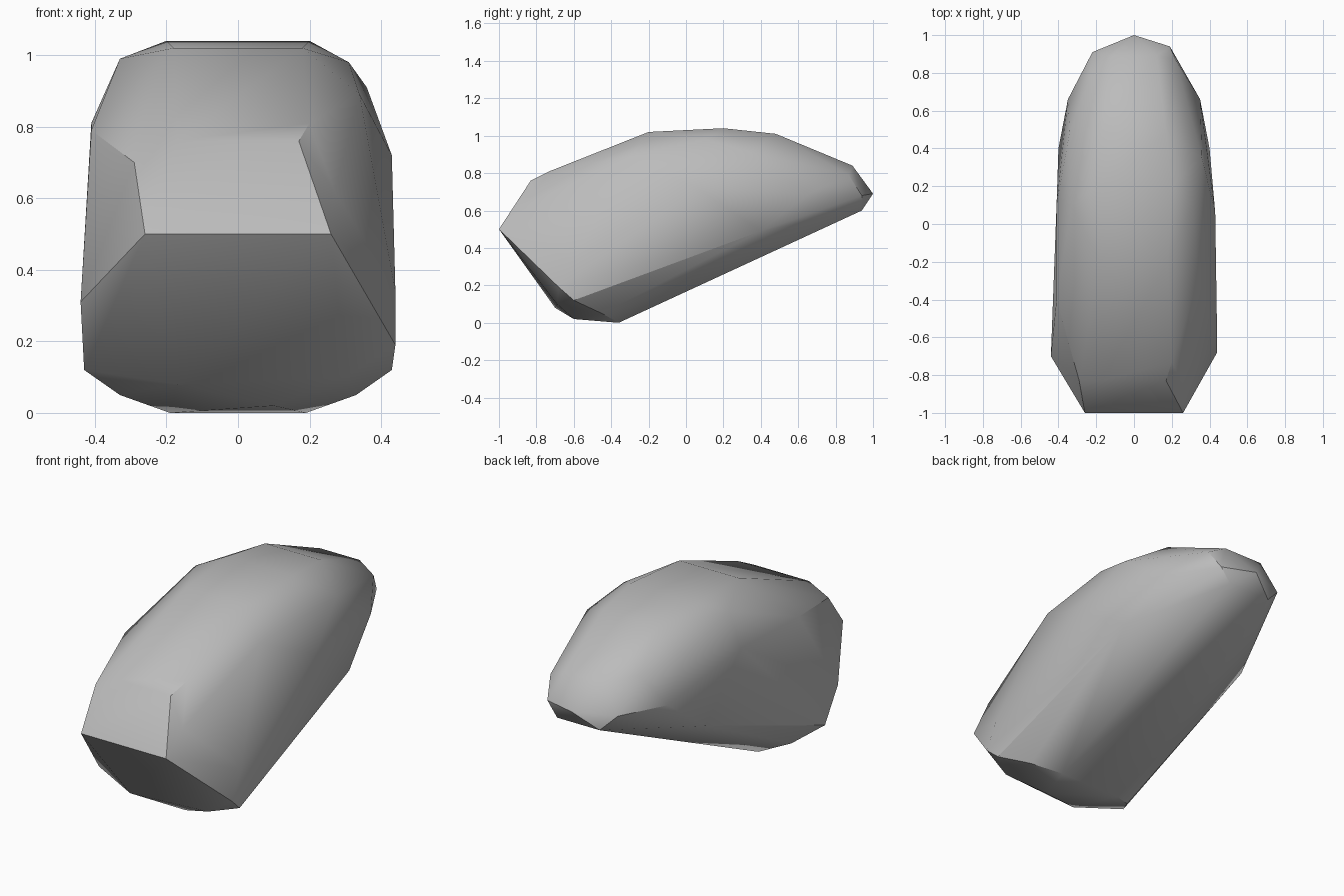
import bpy
import bmesh
import math
from mathutils import Vector

# Remove only the default cube
default_cube = bpy.data.objects.get("Cube")
if default_cube:
    bpy.data.objects.remove(default_cube, do_unlink=True)


def make_material(name, value):
    """Flat grey material, visible in viewport and render."""
    material = bpy.data.materials.new(name)
    colour = (value, value, value, 1)
    material.diffuse_color = colour
    material.use_nodes = True
    for node in material.node_tree.nodes:
        if node.type == "BSDF_PRINCIPLED":
            node.inputs["Base Color"].default_value = colour
            node.inputs["Roughness"].default_value = .9
    return material


def mirrored(points):
    """Return every point together with its copy across the x axis."""
    return [(side * x, y, z) for x, y, z in points for side in (-1, 1)]


# Corners shared by both flanks: front lip, crown, rear slope, belly and tail
shared_corners = mirrored([
    (.26, -1, .51),
    (.17, -.83, .77),
    (.18, -.2, 1.03),
    (.2, .2, 1.05),
    (.17, .48, 1.02),
    (.12, .89, .85),
    (.43, -.6, .13),
    (.33, -.45, .06),
    (.19, -.36, .01),
    (.13, .94, .61),
    (.35, .66, .7),
    (.4, .4, .5),
])

# Chipped shoulder and flank on the positive x side
left_flank = [
    (.2, -.73, .82),
    (.27, -.87, .63),
    (.34, -.3, .9),
    (.31, .1, .99),
    (.36, .35, .92),
    (.43, .06, .73),
    (.44, -.68, .2),
    (.44, -.6, .35),
    (.22, .63, .91),
    (.22, .87, .8),
    (.19, .94, .69),
]

# Rounder shoulder and flank on the negative x side
right_flank = [
    (-.29, -.83, .71),
    (-.33, .1, 1),
    (-.41, .1, .82),
    (-.41, -.4, .8),
    (-.34, .49, .9),
    (-.24, .75, .87),
    (-.44, -.7, .32),
    (-.22, .91, .7),
]

# Lower edge of the front break and the pointed tail
end_corners = [
    (-.17, -.7, .09),
    (.3, -.69, .11),
    (.1, -.6, .03),
    (0, 1, .7),
]


def build_boulder(name, corners, material):
    """Wrap the corners in a faceted shell and merge coplanar facets."""
    bm = bmesh.new()
    for corner in corners:
        bm.verts.new(Vector(corner))
    bmesh.ops.convex_hull(bm, input=bm.verts[:])

    # Clear corners swallowed by the shell
    loose = [vert for vert in bm.verts if not vert.link_faces]
    bmesh.ops.delete(bm, geom=loose, context="VERTS")
    bmesh.ops.dissolve_limit(
        bm, angle_limit=math.radians(2), verts=bm.verts[:], edges=bm.edges[:])
    bmesh.ops.recalc_face_normals(bm, faces=bm.faces[:])

    # Rest the lowest corner on the ground
    lowest = min(vert.co.z for vert in bm.verts)
    bmesh.ops.translate(bm, verts=bm.verts[:], vec=Vector((0, 0, -lowest)))

    mesh = bpy.data.meshes.new(name)
    bm.to_mesh(mesh)
    bm.free()
    mesh.materials.append(material)
    boulder = bpy.data.objects.new(name, mesh)
    bpy.context.collection.objects.link(boulder)
    return boulder


stone_grey = make_material("stone grey", .5)
boulder = build_boulder(
    "boulder", shared_corners + left_flank + right_flank + end_corners, stone_grey)

# Soft shading across shallow facets, crisp at the broken edges
bpy.ops.object.select_all(action="DESELECT")
boulder.select_set(True)
bpy.context.view_layer.objects.active = boulder
bpy.ops.object.shade_smooth_by_angle(angle=math.radians(35))
